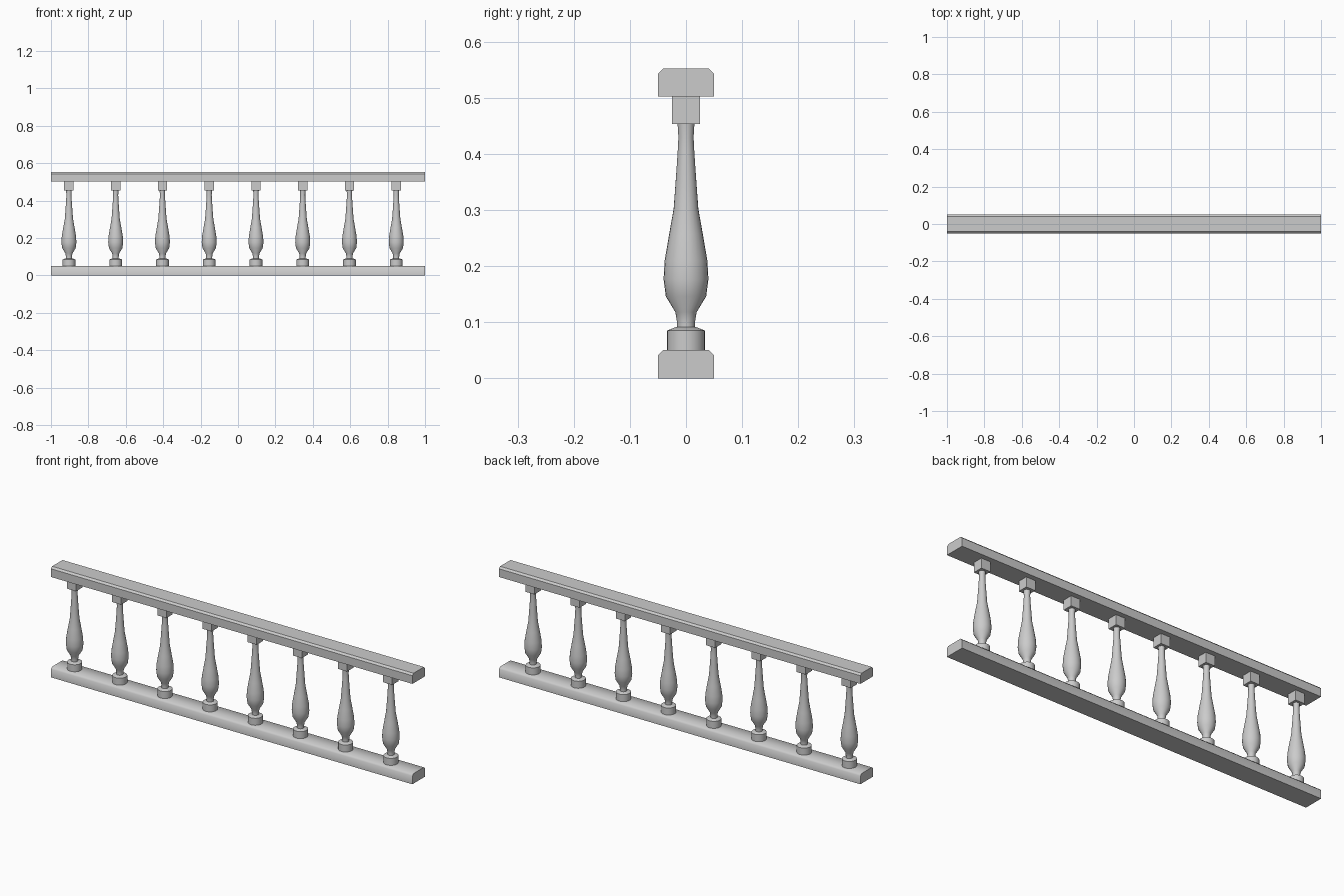
import bpy
import bmesh
import math

cube = bpy.data.objects.get("Cube")
if cube:
    bpy.data.objects.remove(cube, do_unlink=True)

stone = bpy.data.materials.new("light_grey_stone")
stone.use_nodes = True
COLOUR = (0.6, 0.6, 0.6, 1)
stone.diffuse_color = COLOUR
stone.node_tree.nodes["Principled BSDF"].inputs["Base Color"].default_value = COLOUR

RAIL_HEIGHT = 0.05
TOP_RAIL_Z = 0.502
BLOCK_Z = 0.453
FIRST_X, SPACING, COUNT = -0.904, 0.25, 8
SEGMENTS = 24


def finish(bm, name, smooth_angle=None):
    bmesh.ops.recalc_face_normals(bm, faces=bm.faces)
    mesh = bpy.data.meshes.new(name)
    bm.to_mesh(mesh)
    bm.free()
    mesh.materials.append(stone)
    obj = bpy.data.objects.new(name, mesh)
    bpy.context.collection.objects.link(obj)
    if smooth_angle:
        bpy.ops.object.select_all(action='DESELECT')
        obj.select_set(True)
        bpy.context.view_layer.objects.active = obj
        bpy.ops.object.shade_smooth_by_angle(angle=math.radians(smooth_angle))
    return obj


def rail(name, z, smooth_angle=None):
    # Chamfered bar running the full length
    half, cut = 0.05, 0.009
    side = [(half, 0), (half, RAIL_HEIGHT - cut), (half - cut, RAIL_HEIGHT)]
    outline = side + [(-y, h) for y, h in reversed(side)]
    bm = bmesh.new()
    end = bm.faces.new([bm.verts.new((-1, y, z + h)) for y, h in outline])
    swept = bmesh.ops.extrude_face_region(bm, geom=[end], use_keep_orig=True)
    verts = [v for v in swept["geom"] if isinstance(v, bmesh.types.BMVert)]
    bmesh.ops.translate(bm, verts=verts, vec=(2, 0, 0))
    return finish(bm, name, smooth_angle)


def lathe(name, profile, x):
    # Turned solid from (radius, height) points, capped at both ends
    bm = bmesh.new()
    rings = []
    for radius, z in profile:
        angles = [math.tau * i / SEGMENTS for i in range(SEGMENTS)]
        rings.append([bm.verts.new((x + radius * math.cos(a), radius * math.sin(a), z))
                      for a in angles])
    for low, high in zip(rings, rings[1:]):
        for i in range(SEGMENTS):
            j = (i + 1) % SEGMENTS
            bm.faces.new((low[i], low[j], high[j], high[i]))
    bm.faces.new(rings[0])
    bm.faces.new(rings[-1])
    return finish(bm, name, 40)


def block(name, x):
    # Square block between the turned shaft and the handrail
    bm = bmesh.new()
    bmesh.ops.create_cube(bm, size=1)
    height = TOP_RAIL_Z - BLOCK_Z
    bmesh.ops.scale(bm, verts=bm.verts, vec=(0.05, 0.05, height))
    bmesh.ops.translate(bm, verts=bm.verts, vec=(x, 0, BLOCK_Z + height / 2))
    return finish(bm, name)


rail("bottom_rail", 0, 60)
rail("handrail", TOP_RAIL_Z)

BASE = [(0.034, RAIL_HEIGHT), (0.034, 0.085), (0.019, 0.091)]
SHAFT = [(0.016, 0.088), (0.016, 0.1), (0.019, 0.118), (0.036, 0.146),
         (0.04, 0.177), (0.038, 0.21), (0.03, 0.257), (0.022, 0.302),
         (0.0185, 0.35), (0.015, 0.4), (0.0135, 0.43), (0.015, BLOCK_Z)]

for n in range(COUNT):
    x = FIRST_X + SPACING * n
    lathe(f"baluster_base_{n + 1}", BASE, x)
    lathe(f"baluster_shaft_{n + 1}", SHAFT, x)
    block(f"baluster_block_{n + 1}", x)
